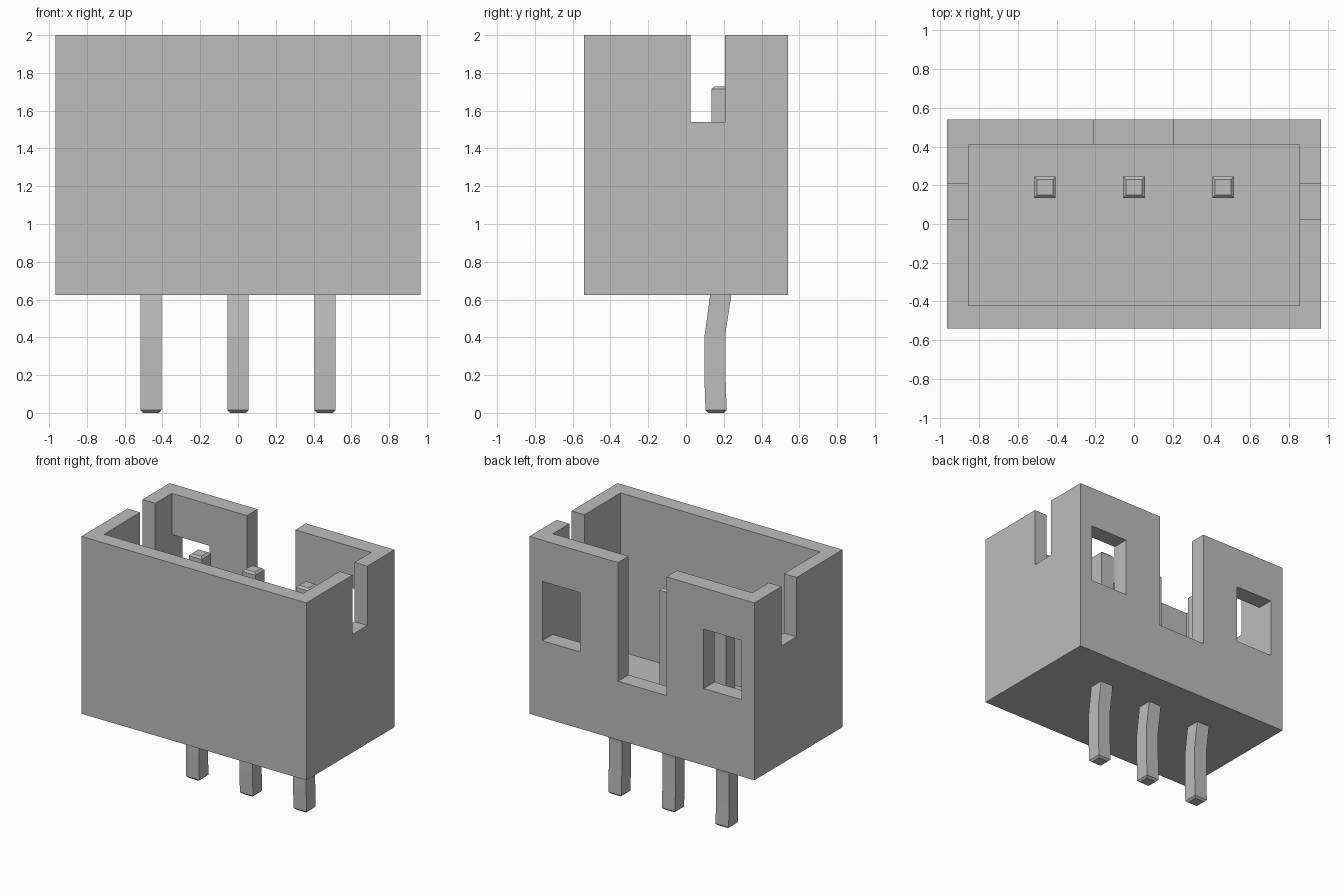
import bpy
import bmesh

cube = bpy.data.objects.get("Cube")
if cube:
    bpy.data.objects.remove(cube, do_unlink=True)

# One plain grey for the housing and the pins
grey = bpy.data.materials.new("light grey")
grey.use_nodes = True
colour = (0.51, 0.51, 0.51, 1)
grey.diffuse_color = colour
grey.node_tree.nodes["Principled BSDF"].inputs["Base Color"].default_value = colour


def finish(name, bm):
    bmesh.ops.recalc_face_normals(bm, faces=bm.faces)
    mesh = bpy.data.meshes.new(name)
    bm.to_mesh(mesh)
    bm.free()
    mesh.materials.append(grey)
    obj = bpy.data.objects.new(name, mesh)
    bpy.context.collection.objects.link(obj)
    return obj


def box(name, x, y, z):
    """Box from (min, max) pairs on each axis."""
    bm = bmesh.new()
    bmesh.ops.create_cube(bm, size=1)
    for v in bm.verts:
        v.co = [pair[0] if c < 0 else pair[1] for c, pair in zip(v.co, (x, y, z))]
    return finish(name, bm)


def pin(name, x, rings):
    """Square pin lofted through rings of (height, y centre, half width, tilt)."""
    bm = bmesh.new()
    loops = []
    for z, y, h, tilt in rings:
        loops.append([bm.verts.new((x + sx * h, y + sy * h, z + sy * tilt))
                      for sx, sy in ((-1, -1), (1, -1), (1, 1), (-1, 1))])
    for low, high in zip(loops, loops[1:]):
        for i in range(4):
            j = (i + 1) % 4
            bm.faces.new((low[i], low[j], high[j], high[i]))
    bm.faces.new(loops[0][::-1])
    bm.faces.new(loops[-1])
    return finish(name, bm)


# Open-topped housing
housing = box("housing", (-0.965, 0.965), (-0.54, 0.54), (0.625, 2.0))
cutters = [
    box("cavity_cutter", (-0.855, 0.855), (-0.42, 0.41), (0.77, 2.2)),
    box("back_notch_cutter", (-0.21, 0.205), (0.3, 0.7), (1.08, 2.2)),
    box("side_slot_cutter", (-1.2, 1.2), (0.023, 0.207), (1.54, 2.2)),
    box("right_window_cutter", (0.53, 0.855), (0.3, 0.7), (1.22, 1.68)),
    box("left_window_cutter", (-0.855, -0.53), (0.3, 0.7), (1.22, 1.68)),
]

# Cut the cavity, notch, side slots and windows
bpy.context.view_layer.objects.active = housing
for cutter in cutters:
    cutter.hide_render = True
    mod = housing.modifiers.new(cutter.name, "BOOLEAN")
    mod.operation = "DIFFERENCE"
    mod.solver = "EXACT"
    mod.object = cutter
    bpy.ops.object.modifier_apply(modifier=mod.name)
for cutter in cutters:
    bpy.data.objects.remove(cutter, do_unlink=True)

# Three cranked contact pins with chamfered ends
PIN_RINGS = [
    (0.0, 0.159, 0.041, 0),
    (0.014, 0.159, 0.056, 0),
    (0.205, 0.153, 0.056, 0),
    (0.41, 0.153, 0.056, 0.012),
    (0.625, 0.184, 0.056, 0),
    (0.70, 0.190, 0.056, 0),
    (1.714, 0.190, 0.056, 0),
    (1.728, 0.190, 0.041, 0),
]
for label, x in (("right", -0.46), ("middle", 0.0), ("left", 0.46)):
    pin(label + "_pin", x, PIN_RINGS)
